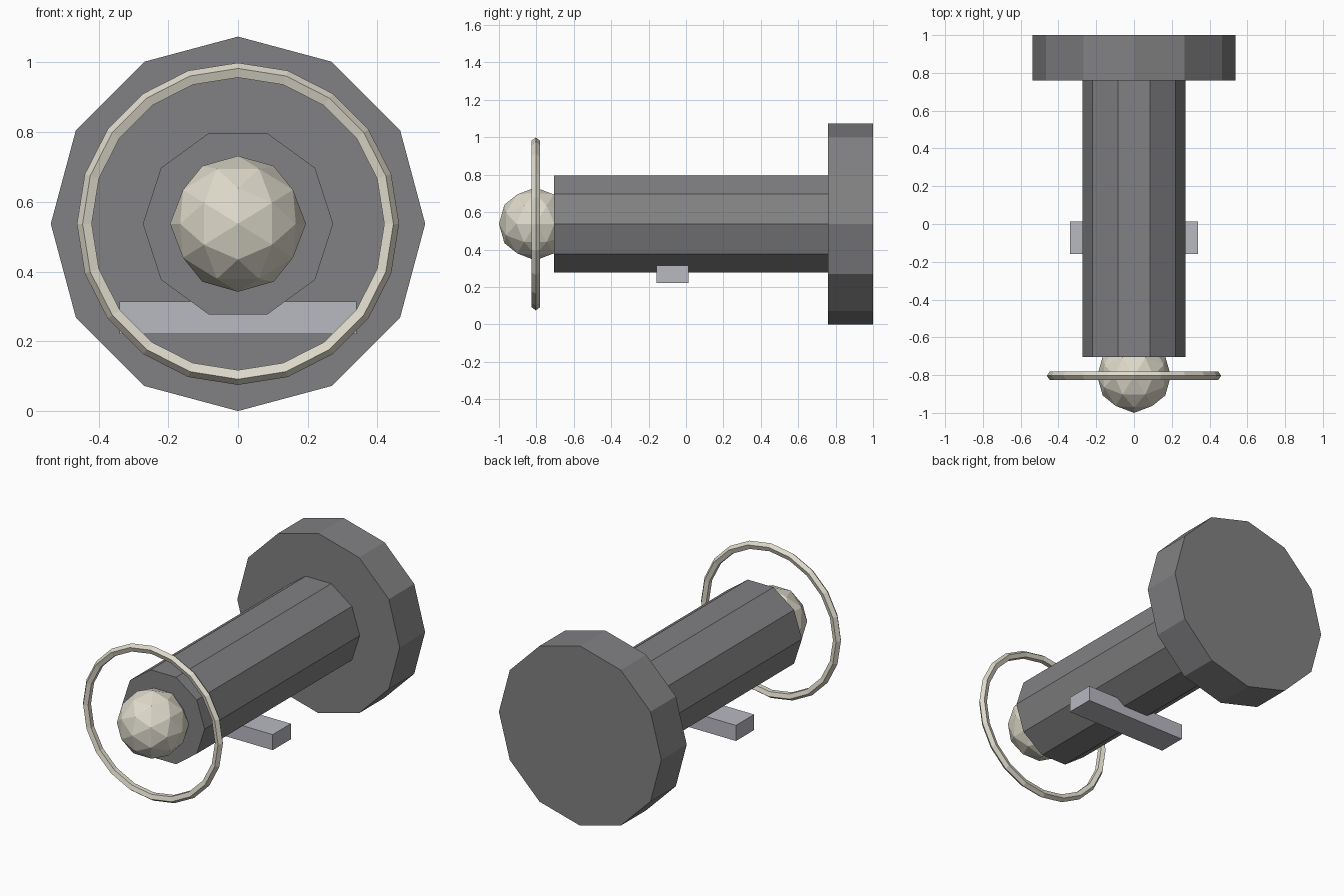
import bpy, bmesh
from math import cos, sin, tau, atan2
from mathutils import Matrix

cube = bpy.data.objects.get("Cube")
if cube:
    bpy.data.objects.remove(cube, do_unlink=True)

AXIS_Z = 0.537  # height of the common centre line


def material(name, rgb):
    mat = bpy.data.materials.new(name)
    mat.use_nodes = True
    mat.diffuse_color = (*rgb, 1)
    mat.node_tree.nodes["Principled BSDF"].inputs["Base Color"].default_value = (*rgb, 1)
    return mat


dark_gray = material("dark gray", (0.22, 0.22, 0.228))
light_gray = material("light gray", (0.48, 0.48, 0.535))
cream = material("cream", (0.73, 0.70, 0.595))


def finish(bm, name, mat):
    bmesh.ops.recalc_face_normals(bm, faces=bm.faces)
    mesh = bpy.data.meshes.new(name)
    bm.to_mesh(mesh)
    bm.free()
    mesh.materials.append(mat)
    obj = bpy.data.objects.new(name, mesh)
    bpy.context.collection.objects.link(obj)
    return obj


def prism(name, sides, radius, y0, y1, mat):
    """Regular prism lying along y, with a corner on +x."""
    bm = bmesh.new()
    rings = [[bm.verts.new((radius * cos(tau * i / sides), y,
                            AXIS_Z + radius * sin(tau * i / sides)))
              for i in range(sides)] for y in (y0, y1)]
    for ring in rings:
        bm.faces.new(ring)
    for i in range(sides):
        j = (i + 1) % sides
        bm.faces.new((rings[0][i], rings[0][j], rings[1][j], rings[1][i]))
    return finish(bm, name, mat)


def torus(name, major, minor, segments, tube_sides, y, mat):
    """Faceted hoop around the centre line."""
    bm = bmesh.new()
    rings = []
    for i in range(segments):
        a = tau * i / segments
        ring = []
        for k in range(tube_sides):
            b = tau * k / tube_sides
            r = major + minor * cos(b)
            ring.append(bm.verts.new((r * cos(a), y + minor * sin(b), AXIS_Z + r * sin(a))))
        rings.append(ring)
    for i in range(segments):
        nxt = rings[(i + 1) % segments]
        for k in range(tube_sides):
            m = (k + 1) % tube_sides
            bm.faces.new((rings[i][k], rings[i][m], nxt[m], nxt[k]))
    return finish(bm, name, mat)


# Rear disc and main barrel
prism("rear_disc", 12, 0.537, 0.76, 1.0, dark_gray)
prism("barrel", 10, 0.273, -0.705, 0.76, dark_gray)

# Faceted ball in the muzzle, turned so its facets are symmetric left to right
bm = bmesh.new()
bmesh.ops.create_icosphere(bm, subdivisions=2, radius=0.195)
bmesh.ops.transform(bm, verts=bm.verts, matrix=Matrix.Translation((0, -0.805, AXIS_Z))
                    @ Matrix.Rotation(-atan2(0.2764, 0.4472), 4, "Y"))
finish(bm, "front_ball", cream)

# Hoop around the ball
torus("front_hoop", 0.4385, 0.0235, 20, 5, -0.803, cream)

# Cross bar under the barrel
bm = bmesh.new()
bmesh.ops.create_cube(bm, size=1, matrix=Matrix.Translation((0, -0.072, 0.267))
                      @ Matrix.Diagonal((0.68, 0.171, 0.093, 1)))
finish(bm, "cross_bar", light_gray)
